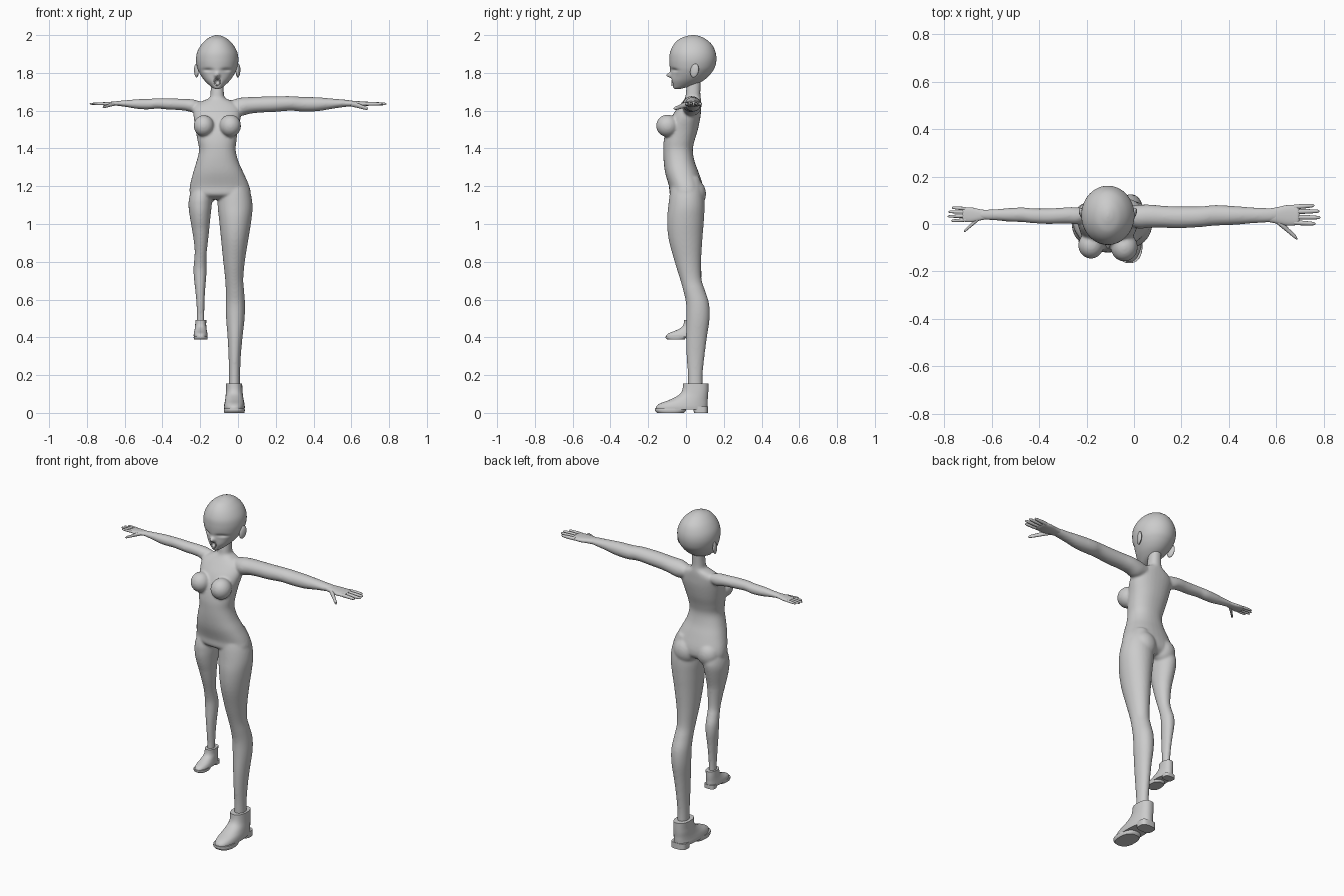
import bpy, bmesh, math
from mathutils import Matrix, Vector

MID = -0.11  # x of the body's centre line


def spline(rows, sub):
    """Catmull-Rom interpolation of rows of numbers."""
    out = []
    for i in range(len(rows) - 1):
        p = [rows[max(0, min(len(rows) - 1, i + k))] for k in (-1, 0, 1, 2)]
        for s in range(sub):
            t = s / sub
            out.append([0.5 * (2 * b + (c - a) * t + (2 * a - 5 * b + 4 * c - d) * t * t
                               + (3 * b - a - 3 * c + d) * t ** 3) for a, b, c, d in zip(*p)])
    return out + [list(rows[-1])]


def loft(bm, rows, axis='z', n=32, sub=4, power=2.0, fn=None):
    """Rows are (position, u0, u1, v0, v1): the extents of an oval section."""
    rings = []
    for t, u0, u1, v0, v1 in spline(rows, sub):
        ring = []
        for k in range(n):
            a = 2 * math.pi * k / n
            c, s = math.cos(a), math.sin(a)
            u = (u0 + u1) / 2 + (u1 - u0) / 2 * math.copysign(abs(c) ** (2 / power), c)
            v = (v0 + v1) / 2 + (v1 - v0) / 2 * math.copysign(abs(s) ** (2 / power), s)
            p = (u, v, t) if axis == 'z' else (t, u, v)
            ring.append(bm.verts.new(fn(p) if fn else p))
        rings.append(ring)
    for r, q in zip(rings, rings[1:]):
        for k in range(n):
            bm.faces.new((r[k], r[(k + 1) % n], q[(k + 1) % n], q[k]))
    bm.faces.new(rings[0])
    bm.faces.new(rings[-1])


def ball(bm, loc, size, rot=0):
    m = Matrix.Translation(loc) @ Matrix.Rotation(rot, 4, 'X') @ Matrix.Diagonal((*size, 1))
    bmesh.ops.create_uvsphere(bm, u_segments=32, v_segments=20, radius=1, matrix=m)


def finish(name, bm, angle=60):
    # separate closed shells each get outward normals
    bmesh.ops.recalc_face_normals(bm, faces=bm.faces)
    me = bpy.data.meshes.new(name)
    bm.to_mesh(me)
    bm.free()
    ob = bpy.data.objects.new(name, me)
    bpy.context.collection.objects.link(ob)
    bpy.ops.object.select_all(action='DESELECT')
    ob.select_set(True)
    bpy.context.view_layer.objects.active = ob
    bpy.ops.object.shade_smooth_by_angle(angle=math.radians(angle))
    return ob


# The right limbs are smaller mirrored copies of the left ones
def right_leg(p):
    x, y, z = p
    f = min(1, max(0, (z - 0.9) / 0.22))
    x = MID - (0.087 + (x - MID - 0.09) * 0.67)
    z = 1.13 - (1.13 - z) * 0.655
    return x, y * (0.655 + 0.27 * f), z


def right_arm(p):
    return (-0.785 + 0.71 * (0.785 - p[0]), 0.045 + 0.72 * (p[1] - 0.045),
            1.637 + 0.72 * (p[2] - 1.637))


torso = [(1.79, -.142, -.078, .01, .08), (1.70, -.145, -.075, 0, .076),
         (1.668, -.152, -.068, -.005, .078), (1.648, -.195, -.025, -.018, .08),
         (1.62, -.235, .01, -.04, .08), (1.57, -.235, .015, -.075, .077),
         (1.50, -.225, 0, -.105, .063), (1.44, -.214, -.008, -.118, .045),
         (1.39, -.206, -.012, -.12, .036), (1.33, -.22, .003, -.118, .046),
         (1.27, -.238, .03, -.11, .068), (1.20, -.255, .06, -.09, .09),
         (1.155, -.25, .06, -.085, .088), (1.13, -.19, -.02, -.045, .06)]
leg = [(1.25, -.07, .025, -.06, .07), (1.18, -.105, .062, -.082, .09),
       (1.10, -.108, .077, -.093, .098), (1.02, -.1, .071, -.1, .095),
       (.92, -.09, .055, -.092, .087), (.80, -.078, .036, -.06, .08),
       (.71, -.068, .028, -.032, .082), (.65, -.065, .032, -.015, .1),
       (.58, -.065, .037, 0, .122), (.50, -.063, .035, .002, .125),
       (.40, -.055, .024, 0, .111), (.30, -.05, .015, .003, .098),
       (.20, -.048, .011, .01, .088), (.10, -.048, .011, .01, .088)]
arm = [(-.05, .01, .07, 1.595, 1.65), (.01, -.018, .08, 1.572, 1.668),
       (.065, -.016, .082, 1.584, 1.672), (.12, -.016, .077, 1.59, 1.674),
       (.19, -.018, .074, 1.593, 1.676), (.28, -.013, .074, 1.6, 1.677),
       (.34, -.007, .08, 1.595, 1.673), (.42, -.004, .076, 1.597, 1.671),
       (.50, .003, .07, 1.61, 1.664), (.57, .007, .067, 1.62, 1.658),
       (.61, .012, .062, 1.625, 1.652)]

# Body: torso, limbs, bust and seat fused into one smooth skin
bm = bmesh.new()
loft(bm, torso, power=2.25)
for f in (None, right_leg):
    loft(bm, leg, fn=f)
for f in (None, right_arm):
    loft(bm, arm, 'x', fn=f)
ball(bm, (-.041, -.098, 1.52), (.057, .06, .059))
ball(bm, (-.181, -.09, 1.52), (.054, .056, .056))
ball(bm, (-.033, .04, 1.16), (.073, .066, .078))
ball(bm, (-.175, .038, 1.17), (.065, .06, .07))
body = finish('body', bm)
rm = body.modifiers.new('fuse', 'REMESH')
rm.mode = 'VOXEL'
rm.voxel_size = 0.006
rm.use_smooth_shade = True
sm = body.modifiers.new('soften', 'SMOOTH')
sm.factor = 0.5
sm.iterations = 10


# Head with nose, eye sockets and open mouth pushed into the face
def face(p):
    x, y, z = p
    if y < 0.02:
        g = lambda cx, cz, sx, sz: math.exp(-((x - MID - cx) / sx) ** 2 - ((z - cz) / sz) ** 2)
        y -= 0.024 * g(0, 1.787, .012, .013)
        y += 0.03 * g(0, 1.754, .012, .014)
        for sx in (-1, 1):
            y += 0.010 * g(sx * .05, 1.815, .026, .009) + 0.006 * g(sx * .045, 1.80, .03, .025)
    return x, y, z


prof = [(2.0, .004, .03, .045), (1.995, .025, .005, .07), (1.98, .054, -.034, .103),
        (1.95, .084, -.065, .137), (1.91, .106, -.084, .156), (1.87, .112, -.088, .161),
        (1.83, .106, -.086, .153), (1.80, .094, -.083, .135), (1.775, .079, -.08, .112),
        (1.755, .063, -.078, .085), (1.735, .042, -.073, .045), (1.72, .022, -.066, -.01),
        (1.714, .006, -.058, -.035)]
bm = bmesh.new()
loft(bm, [(z, MID - w, MID + w, f, b) for z, w, f, b in prof], n=96, sub=7, fn=face)
finish('head', bm)

bpy.ops.mesh.primitive_torus_add(major_radius=.015, minor_radius=.0035, major_segments=32,
                                 minor_segments=10, location=(MID, -.073, 1.753),
                                 rotation=(math.radians(86), 0, 0))
lips = bpy.context.object
lips.name = 'lips'
lips.scale = (1, 1.2, 1)
bpy.ops.object.shade_smooth()

# Ears: flattened cups
for side, s in (('left', 1), ('right', -1)):
    bm = bmesh.new()
    ball(bm, (MID + s * .109, .045, 1.812), (.011, .022, .037), math.radians(-12))
    for v in bm.verts:  # flare the rear edge outwards
        v.co.x += s * (v.co.y - .04) * 0.25
    finish(side + '_ear', bm)

# Hands: palm, four fingers and a thumb
palm = [(.56, .010, .064, 1.623, 1.655), (.60, .002, .07, 1.622, 1.653),
        (.64, -.006, .079, 1.621, 1.65), (.67, -.006, .08, 1.623, 1.648),
        (.69, -.002, .077, 1.626, 1.647), (.697, .01, .065, 1.631, 1.642)]
thumb = [(.595, .018, 1.635, .012), (.625, -.005, 1.63, .014), (.655, -.032, 1.62, .011),
         (.68, -.054, 1.613, .009), (.688, -.062, 1.611, .003)]
fingers = [(.764, .006, .001), (.785, .029, .027), (.781, .052, .054), (.76, .072, .078)]
for side, f in (('left', None), ('right', right_arm)):
    bm = bmesh.new()
    loft(bm, palm, 'x', power=2.4, fn=f)
    loft(bm, [(x, y - r, y + r, z - r, z + r) for x, y, z, r in thumb], 'x', n=14, fn=f)
    for tip, y0, y1 in fingers:
        rows = []
        for t, r in ((0, .0095), (.35, .0098), (.65, .0088), (.93, .0065), (1, .002)):
            x, y = .675 + (tip - .675) * t, y0 + (y1 - y0) * t
            rows.append((x, y - r, y + r, 1.636 - r, 1.636 + r))
        loft(bm, rows, 'x', n=14, fn=f)
    finish(side + '_hand', bm)

# Ankle boots: upper, toe sole and heel block
upper = [(.155, -.064, .022, -.015, .118), (.12, -.063, .024, -.02, .118),
         (.095, -.065, .026, -.038, .117), (.07, -.068, .03, -.085, .115),
         (.05, -.072, .034, -.137, .115), (.033, -.075, .036, -.158, .114),
         (.018, -.074, .035, -.16, .113)]
sole = [(.024, -.074, .035, -.164, .0), (.012, -.075, .036, -.164, 0), (0, -.072, .033, -.154, -.01)]
heel = [(.035, -.066, .028, .038, .116), (.015, -.066, .028, .04, .116), (0, -.066, .028, .042, .116)]
for side, f in (('left', None), ('right', right_leg)):
    bm = bmesh.new()
    loft(bm, upper, power=2.3, fn=f)
    loft(bm, sole, power=2.5, fn=f)
    loft(bm, heel, power=3.2, fn=f)
    finish(side + '_boot', bm, 40)
